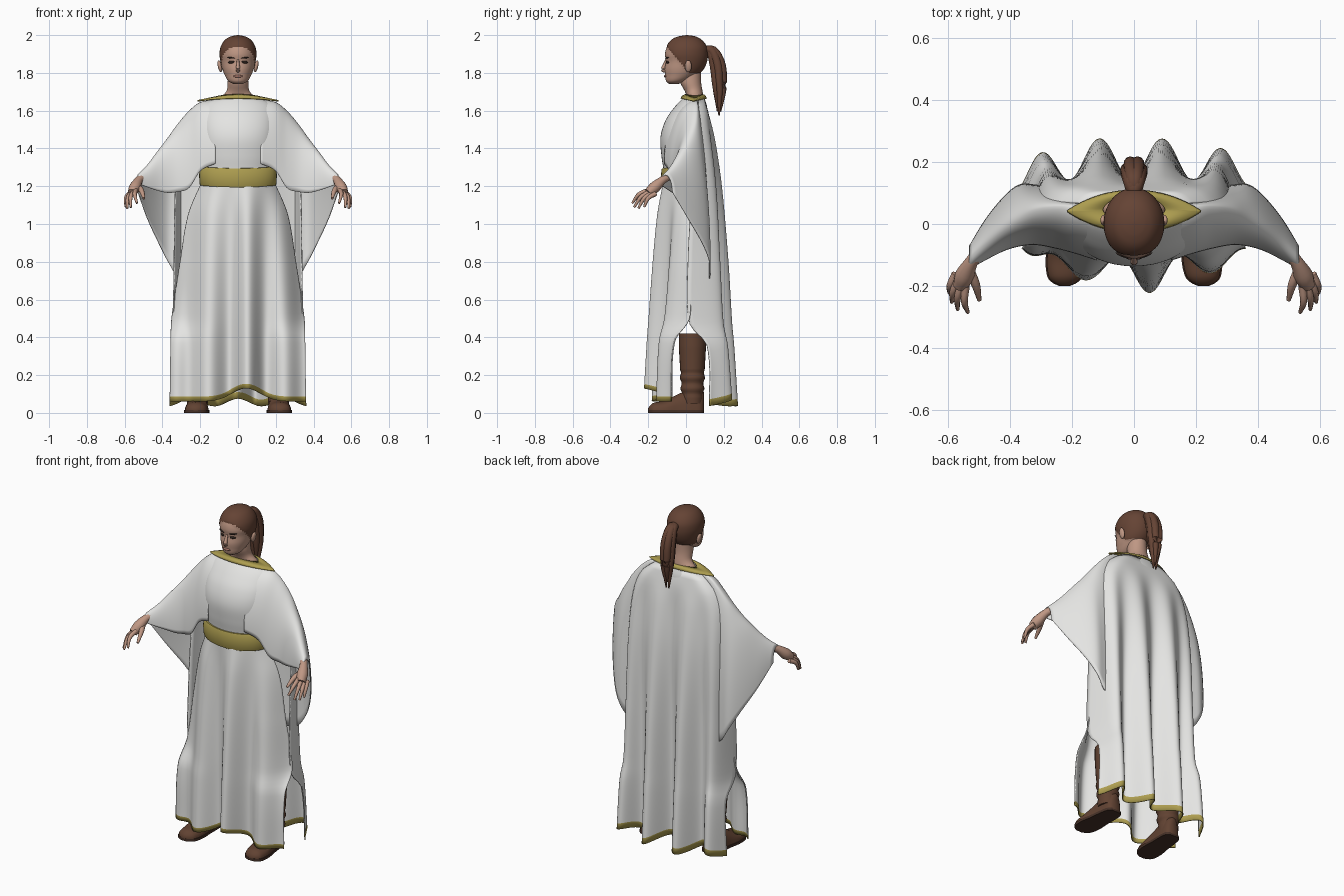
import bpy, bmesh, math
from mathutils import Vector, Matrix

if "Cube" in bpy.data.objects:
    bpy.data.objects.remove(bpy.data.objects["Cube"])


def material(name, r, g, b):
    m = bpy.data.materials.new(name)
    m.use_nodes = True
    m.diffuse_color = (r, g, b, 1)
    m.node_tree.nodes["Principled BSDF"].inputs["Base Color"].default_value = (r, g, b, 1)
    return m


WHITE = material("white cloth", .78, .78, .765)
GOLD = material("gold trim", .42, .34, .08)
SKIN = material("skin", .52, .31, .23)
HAIR = material("brown hair", .13, .057, .035)
LEATHER = material("brown leather", .12, .055, .032)
SOLE = material("dark sole", .06, .03, .02)
DARK = material("dark eyes", .03, .018, .014)
LIP = material("lips", .38, .18, .14)
made = []


def finish(name, bm, mats):
    mesh = bpy.data.meshes.new(name)
    bm.to_mesh(mesh)
    bm.free()
    for m in mats:
        mesh.materials.append(m)
    ob = bpy.data.objects.new(name, mesh)
    bpy.context.collection.objects.link(ob)
    made.append(ob)
    return ob


def surface(name, rows, mats, rule=None, closed=True, thick=0):
    """Skin rows of points; closed rows get end caps, open ones thickness."""
    bm = bmesh.new()
    vs = [[bm.verts.new(p) for p in row] for row in rows]
    n = len(rows[0])
    for i in range(len(rows) - 1):
        for j in range(n if closed else n - 1):
            k = (j + 1) % n
            f = bm.faces.new((vs[i][j], vs[i][k], vs[i + 1][k], vs[i + 1][j]))
            if rule:
                f.material_index = rule(i, f.calc_center_median())
    if closed and not thick:
        for end in (vs[0], vs[-1]):
            f = bm.faces.new(end)
            if rule:
                f.material_index = rule(0 if end is vs[0] else len(rows) - 2, f.calc_center_median())
    bmesh.ops.recalc_face_normals(bm, faces=bm.faces)
    ob = finish(name, bm, mats)
    if thick:
        mod = ob.modifiers.new("cloth thickness", 'SOLIDIFY')
        mod.thickness = thick
        mod.offset = 0


def along(keys, t):
    """Smooth interpolation through keys sorted by their first value."""
    last = len(keys) - 1
    i = 0
    while i < last - 1 and t > keys[i + 1][0]:
        i += 1
    a, b = keys[i], keys[i + 1]
    h = b[0] - a[0]
    s = min(max((t - a[0]) / h, 0), 1)

    def slope(j, c):
        p, q = keys[max(j - 1, 0)], keys[min(j + 1, last)]
        return (q[c] - p[c]) / (q[0] - p[0]) * h
    return [a[c] * (1 + 2 * s) * (1 - s) ** 2 + b[c] * s * s * (3 - 2 * s)
            + slope(i, c) * s * (1 - s) ** 2 - slope(i + 1, c) * s * s * (1 - s)
            for c in range(1, len(a))]


def steps(a, b, n):
    return [a + (b - a) * i / n for i in range(n + 1)]


def ring(z, rx, yf, yb, n=40, droop=0, point=1):
    """Oval at height z; point above 1 pinches its sides, droop lowers them."""
    pts = []
    for a in steps(0, math.tau, n)[:-1]:
        x, c = rx * math.sin(a), math.cos(a)
        y = (yf + yb) / 2 - (yb - yf) / 2 * math.copysign(abs(c) ** point, c)
        pts.append(Vector((x, y, z - droop * x * x)))
    return pts


def tube(name, path, radii, mat, n=12, detail=4):
    path = [Vector(p) for p in path]
    keys = [(i, *p, r) for i, (p, r) in enumerate(zip(path, radii))]
    vals = [along(keys, t) for t in steps(0, len(path) - 1, detail * (len(path) - 1))]
    mids = [Vector(v[:3]) for v in vals]
    rows = []
    for i, m in enumerate(mids):
        d = mids[min(i + 1, len(mids) - 1)] - mids[max(i - 1, 0)]
        q = d.to_track_quat('Z', 'Y')
        rows.append([m + q @ Vector((math.cos(a), math.sin(a), 0)) * vals[i][3]
                     for a in steps(0, math.tau, n)[:-1]])
    surface(name, rows, [mat])


def blob(name, at, size, mat, tilt=0, yaw=0):
    bm = bmesh.new()
    bmesh.ops.create_uvsphere(bm, u_segments=20, v_segments=12, radius=1)
    turn = Matrix.Rotation(yaw, 4, 'Z') @ Matrix.Rotation(tilt, 4, 'Y')
    bm.transform(Matrix.Translation(at) @ turn @ Matrix.Diagonal((*size, 1)))
    finish(name, bm, [mat])


# Head with the hair colour above a slanting hairline
def is_hair(p):
    return p.z > 1.8 + max(0, .015 - p.y) * 1.2


skull = [(1.742, .025, -.09, -.04), (1.755, .05, -.105, 0), (1.79, .071, -.111, .06),
         (1.82, .082, -.113, .09), (1.86, .09, -.107, .108), (1.9, .095, -.111, .113),
         (1.94, .088, -.1, .106), (1.975, .064, -.072, .078), (1.991, .034, -.035, .045),
         (1.996, .006, 0, .012)]
rows = [ring(z, *along(skull, z), n=56) for z in steps(1.742, 1.98, 44) + steps(1.983, 1.996, 6)]
pivot = Vector((0, 0, 1.88))
rows = [[pivot + (p - pivot) * 1.03 if is_hair(p) else p for p in row] for row in rows]
surface("head", rows, [SKIN, HAIR], lambda i, c: int(is_hair(c)))
neck = [(1.62, .12, .01, .095), (1.67, .095, .005, .092), (1.7, .062, -.005, .088),
        (1.75, .055, -.03, .08), (1.82, .05, -.03, .08)]
surface("neck", [ring(z, *along(neck, z)) for z in steps(1.62, 1.82, 14)], [SKIN])

# Face
tube("nose", [(0, -.104, 1.868), (0, -.115, 1.84), (0, -.121, 1.818), (0, -.11, 1.808)],
     [.006, .009, .012, .008], SKIN)
blob("lips", (0, -.109, 1.782), (.025, .007, .007), LIP)
for s, side in ((1, "left"), (-1, "right")):
    blob(side + "_eye", (s * .036, -.099, 1.857), (.018, .005, .007), DARK, s * .08, s * .4)
    blob(side + "_eyebrow", (s * .038, -.101, 1.88), (.023, .005, .004), DARK, -s * .12, s * .4)
    blob(side + "_ear", (s * .096, .012, 1.835), (.011, .018, .032), SKIN, s * .2)

# Ponytail made of overlapping strands
for k in range(6):
    a = k * math.tau / 6
    dx, dy = .02 * math.cos(a), .022 * math.sin(a)
    tube("ponytail_strand", [(0, .09, 1.915), (dx * .6, .135 + dy * .5, 1.92),
                             (dx, .168 + dy, 1.84), (dx * 1.1, .178 + dy, 1.72),
                             (dx * .4, .175 + dy * .4, 1.575 + .02 * (k % 3))],
         [.02, .022, .024, .018, .004], HAIR)

# Bodice, pointed neckline trim and belt
bodice = [(1.18, .18, -.11, .09), (1.28, .185, -.118, .1), (1.36, .195, -.13, .105),
          (1.46, .2, -.135, .11), (1.55, .2, -.108, .115), (1.62, .195, -.06, .112),
          (1.66, .18, -.022, .1), (1.672, .15, -.008, .095)]
surface("bodice", [ring(z, *along(bodice, z), droop=max(0, z - 1.5) * 5) for z in steps(1.18, 1.672, 32)],
        [WHITE])
surface("neckline_trim", [ring(1.664, .215, -.026, .108, 60, .3, 1.9),
                          ring(1.676, .208, -.02, .103, 60, .5, 1.9),
                          ring(1.685, .1, -.002, .094, 60, .8, 1.3)], [GOLD], thick=.006)
surface("belt", [ring(z, .203 + w, -.13 - w, .1, droop=-.25) for z, w in
                 ((1.194, -.003), (1.2, 0), (1.245, .003), (1.288, 0), (1.294, -.003))], [GOLD])


# Front skirt and back cape: folded sheets ending in a gold hem
def folded_panel(name, keys, top, hem, wave, facing, power):
    rows = []
    levels = [i / 44 * .978 for i in range(45)] + [1]
    for t in levels:
        row = []
        for u in steps(-1, 1, 110):
            z = top + (hem(u) - top) * t
            width, base, edge, fold = along(keys, z)
            x = width * u
            y = base + facing * fold * wave(x) * (1 - u ** 6)
            row.append(Vector((x, y - facing * edge * abs(u) ** power, z)))
        rows.append(row)
    surface(name, rows, [WHITE, GOLD], lambda i, c: int(i == len(levels) - 2), False, .006)


skirt = [(.05, .36, -.152, .075, .072), (.38, .355, -.145, .085, .06), (.5, .35, -.142, .16, .054),
         (.8, .305, -.132, .15, .042), (1.05, .262, -.122, .14, .028), (1.22, .192, -.112, .11, .008)]
folded_panel("front_skirt", skirt, 1.22, lambda u: .06 + .07 * math.exp(-((u - .12) / .3) ** 2),
             lambda x: math.cos((x - .05) * 30) * (.45 + .55 * math.exp(-((x - .05) / .11) ** 2)), -1, 3)
cape = [(.03, .36, .205, .08, .068), (.36, .345, .195, .085, .057), (.47, .342, .19, .17, .052),
        (.8, .338, .18, .17, .042), (1.2, .33, .165, .13, .022), (1.45, .3, .14, .08, .01),
        (1.58, .24, .118, .05, 0), (1.66, .14, .095, .03, 0)]
folded_panel("back_cape", cape, 1.66, lambda u: .055 + .02 * math.cos(u * 9),
             lambda x: math.cos((x + .11) * 31.4), 1, 8)

# Wide sleeves: x, arm y, top z, front hem z, front depth, back hem z, back depth
sleeve = [(.12, .055, 1.655, 1.32, .17, .7, .03), (.2, .055, 1.642, 1.28, .145, .7, .045),
          (.26, .055, 1.595, 1.19, .13, .7, .06), (.32, .045, 1.525, 1.17, .11, .72, .08),
          (.37, .02, 1.455, 1.165, .09, .8, .105), (.42, -.01, 1.39, 1.175, .075, .9, .095),
          (.48, -.06, 1.31, 1.195, .055, 1.03, .07), (.53, -.108, 1.258, 1.215, .035, 1.17, .035)]
# Boot foot: y, half width, top z
foot = [(-.2, .012, .025), (-.19, .035, .04), (-.17, .053, .054), (-.11, .062, .065),
        (-.04, .055, .1), (.04, .05, .13), (.08, .042, .13), (.095, .025, .11)]

for s, side in ((1, "left"), (-1, "right")):
    rows = []
    for x in steps(.12, .53, 36):
        yc, top, front_z, front_d, back_z, back_d = along(sleeve, x)
        row = []
        for a in steps(0, math.pi, 48):
            low, depth = (front_z, front_d) if a < math.pi / 2 else (back_z, back_d)
            row.append(Vector((s * x, yc - depth * math.cos(a), low + (top - low) * math.sin(a))))
        rows.append(row)
    surface(side + "_sleeve", rows, [WHITE], None, False, .005)

    # Wrist, palm and fingers
    tube(side + "_wrist", [(s * .48, -.066, 1.262), (s * .522, -.12, 1.235),
                           (s * .545, -.165, 1.195), (s * .56, -.2, 1.165)],
         [.022, .021, .031, .024], SKIN)
    tips = {"index": (.535, -.285, 1.11), "middle": (.568, -.275, 1.088),
            "ring": (.587, -.252, 1.083), "little": (.595, -.222, 1.09)}
    for k, (finger, tip) in enumerate(tips.items()):
        root = Vector((.542 + .011 * k, -.2 + .013 * k, 1.178 - .006 * k))
        end = Vector(tip)
        bend = (root + end) / 2 + Vector((.008, -.008, .012))
        tube(side + "_" + finger + "_finger", [(s * p.x, p.y, p.z) for p in (root, bend, end)],
             [.013, .011, .006], SKIN, 8)
    tube(side + "_thumb", [(s * .53, -.15, 1.2), (s * .51, -.195, 1.175), (s * .498, -.245, 1.135)],
         [.016, .014, .007], SKIN, 8)

    # Boot shaft with ankle wrinkles, foot and sole
    rows = []
    for z in steps(.05, .42, 40):
        r = .052 + .02 * min(1, z / .35) + .004 * math.sin(z * 110) * (.08 < z < .22)
        rows.append([p + Vector((s * .215, 0, 0)) for p in ring(z, r, .034 - r, .034 + r, 24)])
    surface(side + "_boot_shaft", rows, [LEATHER])
    for part, mat, extra in (("foot", LEATHER, 0), ("sole", SOLE, .004)):
        rows = []
        for y in steps(-.2, .095, 36):
            w, h = along(foot, y)
            w += extra
            mid = s * (.212 - y * .06)
            if extra:
                section = [(-w, 0), (w, 0), (w, .015), (-w, .015)]
            else:
                section = [(w * math.cos(a), .012 + (h - .012) * max(0, math.sin(a)) ** .8)
                           for a in steps(0, math.pi, 14)]
            rows.append([Vector((mid + px, y, pz)) for px, pz in section])
        surface(side + "_boot_" + part, rows, [mat])

# Smooth shading that keeps hard edges
for ob in bpy.context.selected_objects:
    ob.select_set(False)
for ob in made:
    ob.select_set(True)
bpy.context.view_layer.objects.active = made[0]
bpy.ops.object.shade_smooth_by_angle(angle=math.radians(50))
